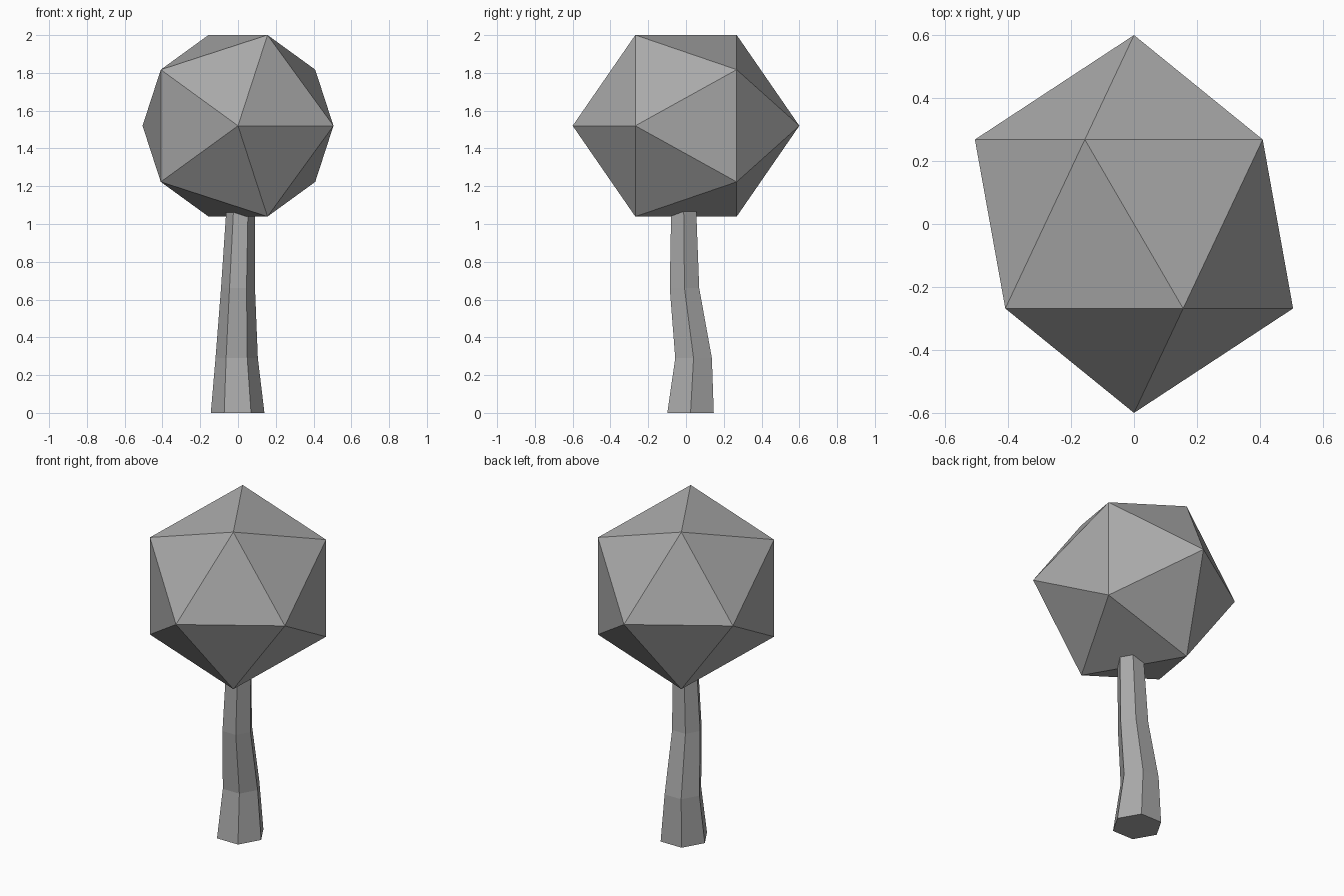
import bpy
import bmesh
from math import cos, sin, pi, radians

cube = bpy.data.objects.get("Cube")
if cube:
    bpy.data.objects.remove(cube, do_unlink=True)


def make_material(name, color):
    mat = bpy.data.materials.new(name)
    mat.use_nodes = True
    mat.diffuse_color = color
    mat.node_tree.nodes["Principled BSDF"].inputs["Base Color"].default_value = color
    return mat


grey = make_material("plain grey", (0.4, 0.4, 0.4, 1))

# Faceted crown: an icosahedron lying on its side, slightly stretched front to back
bpy.ops.mesh.primitive_ico_sphere_add(
    subdivisions=1, radius=1, location=(0, 0, 1.52), rotation=(radians(90), 0, 0))
crown = bpy.context.object
crown.name = "crown"
crown.scale = (0.565, 0.565, 0.6)
crown.data.materials.append(grey)

# Crooked six-sided trunk: centre x, centre y, height, radius of each ring
SIDES = 6
rings = [
    (-0.002, 0.024, 0, 0.142),
    (-0.007, 0.04, 0.29, 0.112),
    (0.0, -0.008, 0.66, 0.09),
    (0.014, -0.012, 1.06, 0.077),
    (0.016, -0.012, 1.15, 0.075),
]
bm = bmesh.new()
loops = [[bm.verts.new((x + r * cos(2 * pi * i / SIDES), y + r * sin(2 * pi * i / SIDES), z))
          for i in range(SIDES)] for x, y, z, r in rings]
for low, high in zip(loops, loops[1:]):
    for i in range(SIDES):
        j = (i + 1) % SIDES
        bm.faces.new((low[i], low[j], high[j], high[i]))
bm.faces.new(loops[0][::-1])
bm.faces.new(loops[-1])
mesh = bpy.data.meshes.new("trunk")
bm.to_mesh(mesh)
bm.free()
mesh.materials.append(grey)
trunk = bpy.data.objects.new("trunk", mesh)
bpy.context.collection.objects.link(trunk)
